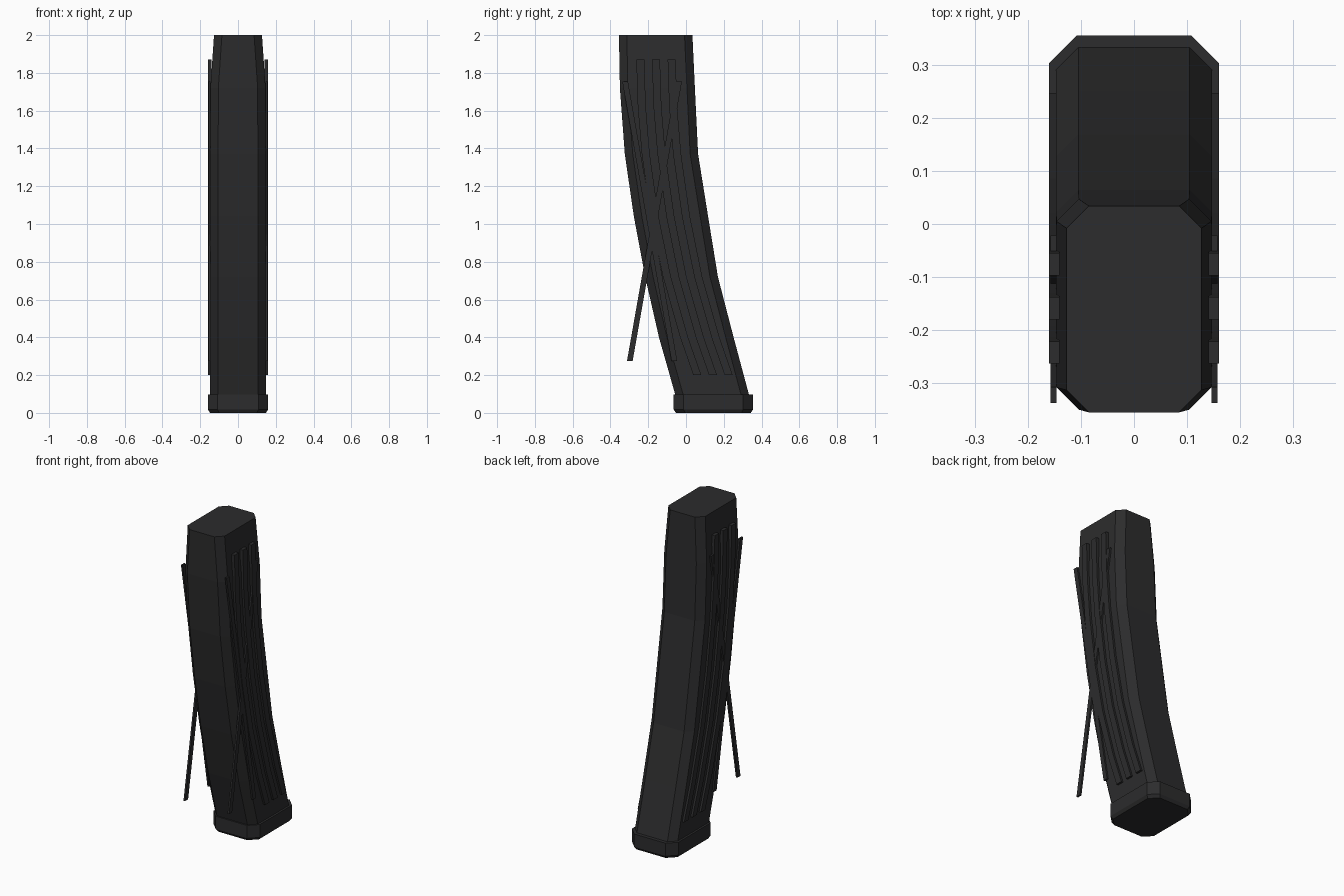
import bpy, bmesh, math

if "Cube" in bpy.data.objects:
    bpy.data.objects.remove(bpy.data.objects["Cube"])

mat = bpy.data.materials.new("matte black")
mat.diffuse_color = (0.025, 0.025, 0.026, 1)
mat.use_nodes = True
mat.node_tree.nodes["Principled BSDF"].inputs["Base Color"].default_value = mat.diffuse_color


def make_object(name, bm):
    bmesh.ops.recalc_face_normals(bm, faces=bm.faces)
    me = bpy.data.meshes.new(name)
    bm.to_mesh(me)
    bm.free()
    me.materials.append(mat)
    ob = bpy.data.objects.new(name, me)
    bpy.context.collection.objects.link(ob)
    return ob


def loft(name, rings):
    """Skin a list of equal-length point rings and cap both ends."""
    bm = bmesh.new()
    loops = [[bm.verts.new(p) for p in r] for r in rings]
    n = len(loops[0])
    for a, b in zip(loops, loops[1:]):
        for i in range(n):
            j = (i + 1) % n
            bm.faces.new((a[i], a[j], b[j], b[i]))
    bm.faces.new(loops[0])
    bm.faces.new(loops[-1])
    return make_object(name, bm)


def octagon(z, y0, y1, w, cx, cy):
    """Rectangle with cut corners, half width w."""
    return [(w - cx, y0, z), (w, y0 + cy, z), (w, y1 - cy, z), (w - cx, y1, z),
            (cx - w, y1, z), (-w, y1 - cy, z), (-w, y0 + cy, z), (cx - w, y0, z)]


# Curved body: height, front edge, back edge, half width
sections = [(0.09, -0.055, 0.335, 0.147), (0.40, -0.143, 0.252, 0.147),
            (0.72, -0.216, 0.169, 0.147), (1.04, -0.276, 0.117, 0.147),
            (1.37, -0.324, 0.064, 0.147), (1.72, -0.350, 0.047, 0.146),
            (2.00, -0.355, 0.034, 0.127)]
loft("magazine_body", [octagon(z, a, b, w, 0.042, 0.042) for z, a, b, w in sections])

# Base plate with a small bevel under it
loft("base_plate", [octagon(0.0, -0.053, 0.343, 0.148, 0.048, 0.048),
                    octagon(0.018, -0.065, 0.355, 0.16, 0.052, 0.052),
                    octagon(0.098, -0.065, 0.355, 0.16, 0.052, 0.052)])

# Three curved ribs and two crossed straight bars on each side
rib_path = [(0.20, 0.143), (0.40, 0.073), (0.72, -0.018), (1.04, -0.083),
            (1.37, -0.130), (1.62, -0.151), (1.87, -0.159)]
bars = [("rising", -0.167, 10), ("falling", -0.192, -10)]
for side, s in (("right", 1), ("left", -1)):
    for k in (-1, 0, 1):
        rings = []
        for z, y in rib_path:
            y += k * 0.083
            rings.append([(s * x, y + d, z) for x, d in
                          ((0.14, -0.021), (0.16, -0.021), (0.16, 0.021), (0.14, 0.021))])
        loft(f"{side}_rib_{k + 2}", rings)
    for label, yc, deg in bars:
        dy, dz = 0.75 * math.sin(math.radians(deg)), 0.739
        rings = []
        for t in (-1, 1):
            rings.append([(s * x, yc + t * dy + d, 1.015 + t * dz) for x, d in
                          ((0.146, -0.015), (0.157, -0.015), (0.157, 0.015), (0.146, 0.015))])
        loft(f"{side}_{label}_bar", rings)
